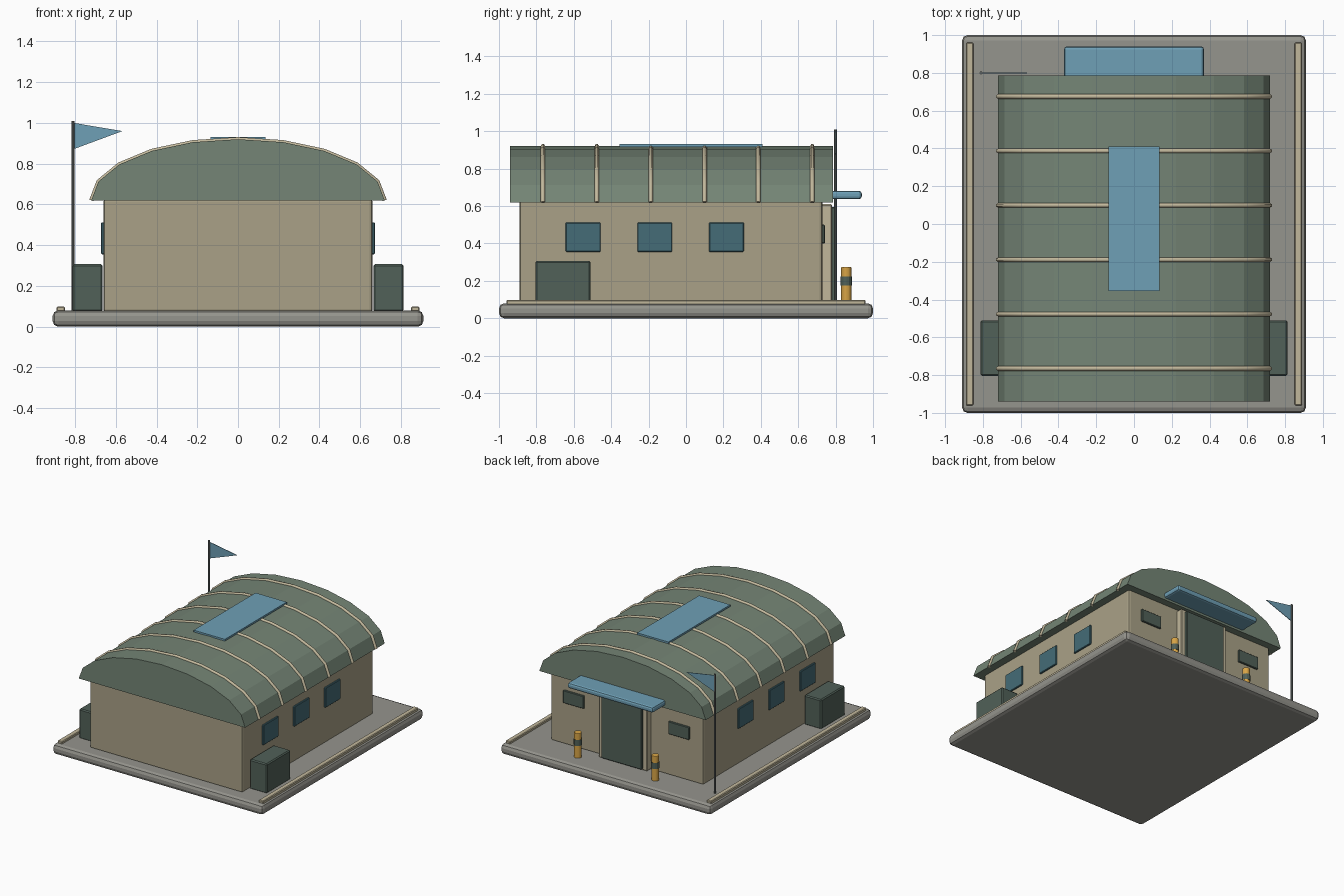
import bpy, bmesh
from math import cos, sin, pi

if "Cube" in bpy.data.objects:
    bpy.data.objects.remove(bpy.data.objects["Cube"])


def material(name, r, g, b):
    m = bpy.data.materials.new(name)
    m.diffuse_color = [(c / 255) ** 2.2 for c in (r, g, b)] + [1]
    m.use_nodes = True
    m.node_tree.nodes["Principled BSDF"].inputs["Base Color"].default_value = m.diffuse_color
    return m


CONCRETE = material("concrete", 148, 147, 140)
WALL = material("wall_tan", 168, 160, 134)
TRIM = material("trim_beige", 192, 182, 154)
ROOF = material("roof_green", 116, 132, 117)
DARK = material("dark_green_grey", 82, 97, 89)
BLUE = material("light_blue", 110, 158, 180)
GLASS = material("window_glass", 70, 108, 118)
YELLOW = material("bollard_yellow", 215, 163, 72)
STEEL = material("steel", 110, 116, 114)


def add_mesh(name, bm, mat):
    bmesh.ops.recalc_face_normals(bm, faces=bm.faces)
    me = bpy.data.meshes.new(name)
    bm.to_mesh(me)
    bm.free()
    me.materials.append(mat)
    ob = bpy.data.objects.new(name, me)
    bpy.context.collection.objects.link(ob)
    return ob


def bevel(ob, width, segments):
    mod = ob.modifiers.new("bevel", "BEVEL")
    mod.width, mod.segments = width, segments


def box(name, xr, yr, zr, mat, width=0, segments=1):
    """Box given by its extents on each axis."""
    bm = bmesh.new()
    bmesh.ops.create_cube(bm, size=1)
    for v in bm.verts:
        v.co = [(a + b) / 2 + c * (b - a) for (a, b), c in zip((xr, yr, zr), v.co)]
    ob = add_mesh(name, bm, mat)
    if width:
        bevel(ob, width, segments)
    return ob


def cylinder(name, x, y, zr, r, mat, sides=12, width=0):
    bm = bmesh.new()
    bmesh.ops.create_cone(bm, cap_ends=True, segments=sides, radius1=r, radius2=r, depth=zr[1] - zr[0])
    bmesh.ops.translate(bm, verts=bm.verts, vec=(x, y, sum(zr) / 2))
    ob = add_mesh(name, bm, mat)
    if width:
        bevel(ob, width, 2)
    return ob


def extrude_profile(name, pts, y0, y1, mat):
    """Profile in x-z, extruded along y."""
    bm = bmesh.new()
    face = bm.faces.new([bm.verts.new((x, y0, z)) for x, z in pts])
    if y1 != y0:
        ext = bmesh.ops.extrude_face_region(bm, geom=[face], use_keep_orig=True)
        vs = [g for g in ext["geom"] if isinstance(g, bmesh.types.BMVert)]
        bmesh.ops.translate(bm, verts=vs, vec=(0, y1 - y0, 0))
    return add_mesh(name, bm, mat)


def rib(name, pts, y, r, mat):
    """Round rod that follows the roof arch."""
    cu = bpy.data.curves.new(name, "CURVE")
    cu.dimensions = "3D"
    cu.bevel_depth, cu.bevel_resolution, cu.use_fill_caps = r, 1, True
    sp = cu.splines.new("POLY")
    sp.points.add(len(pts) - 1)
    for p, (x, z) in zip(sp.points, pts):
        p.co = (x, y, z, 1)
    tmp = bpy.data.objects.new("tmp", cu)
    bpy.context.collection.objects.link(tmp)
    bpy.context.view_layer.update()
    me = bpy.data.meshes.new_from_object(tmp.evaluated_get(bpy.context.evaluated_depsgraph_get()))
    bpy.data.objects.remove(tmp)
    me.materials.clear()
    me.materials.append(mat)
    bpy.context.collection.objects.link(bpy.data.objects.new(name, me))


# Base slab and main hall
box("base_slab", (-.91, .91), (-1, 1), (0, .08), CONCRETE, .028, 2)
box("hall_walls", (-.66, .66), (-.89, .73), (.07, .63), WALL, .015, 2)

# Faceted barrel roof with ribs and skylight
arch = [(.72 * cos(i * pi / 10), .62 + .30 * sin(i * pi / 10)) for i in range(11)]
extrude_profile("barrel_roof", arch, -.94, .785, ROOF)
for i in range(6):
    rib(f"roof_rib_{i + 1}", arch, -.765 + i * .288, .012, TRIM)
box("skylight", (-.135, .135), (-.355, .41), (.917, .931), BLUE)

# Back entrance: frame, door and awning
box("door_frame", (-.21, .21), (.70, .78), (.08, .61), TRIM, .006)
box("door_panel", (-.175, .175), (.77, .80), (.09, .595), DARK, .005)
box("awning", (-.37, .37), (.70, .94), (.637, .681), BLUE, .015, 2)

# Parts repeated on both sides
for side, s in (("left", -1), ("right", 1)):
    def span(a, b):
        return tuple(sorted((s * a, s * b)))
    box(f"kerb_{side}", span(.85, .89), (-.96, .96), (.07, .098), TRIM, .005)
    box(f"equipment_box_{side}", span(.665, .812), (-.805, -.51), (.075, .307), DARK, .008)
    box(f"back_vent_{side}", span(.365, .545), (.72, .743), (.40, .50), DARK, .004)
    for i in range(3):
        y = -.55 + i * .383
        box(f"window_{side}_{i + 1}", span(.65, .672), (y - .093, y + .093), (.355, .512), GLASS, .004)
    cylinder(f"bollard_{side}", s * .335, .857, (.075, .275), .028, YELLOW, 12, .006)
    cylinder(f"bollard_band_{side}", s * .335, .857, (.175, .222), .03, DARK)

# Flag
cylinder("flag_pole", -.81, .80, (.075, 1.01), .008, STEEL, 8)
extrude_profile("pennant", [(-.805, 1.0), (-.805, .872), (-.567, .96)], .798, .802, BLUE)
